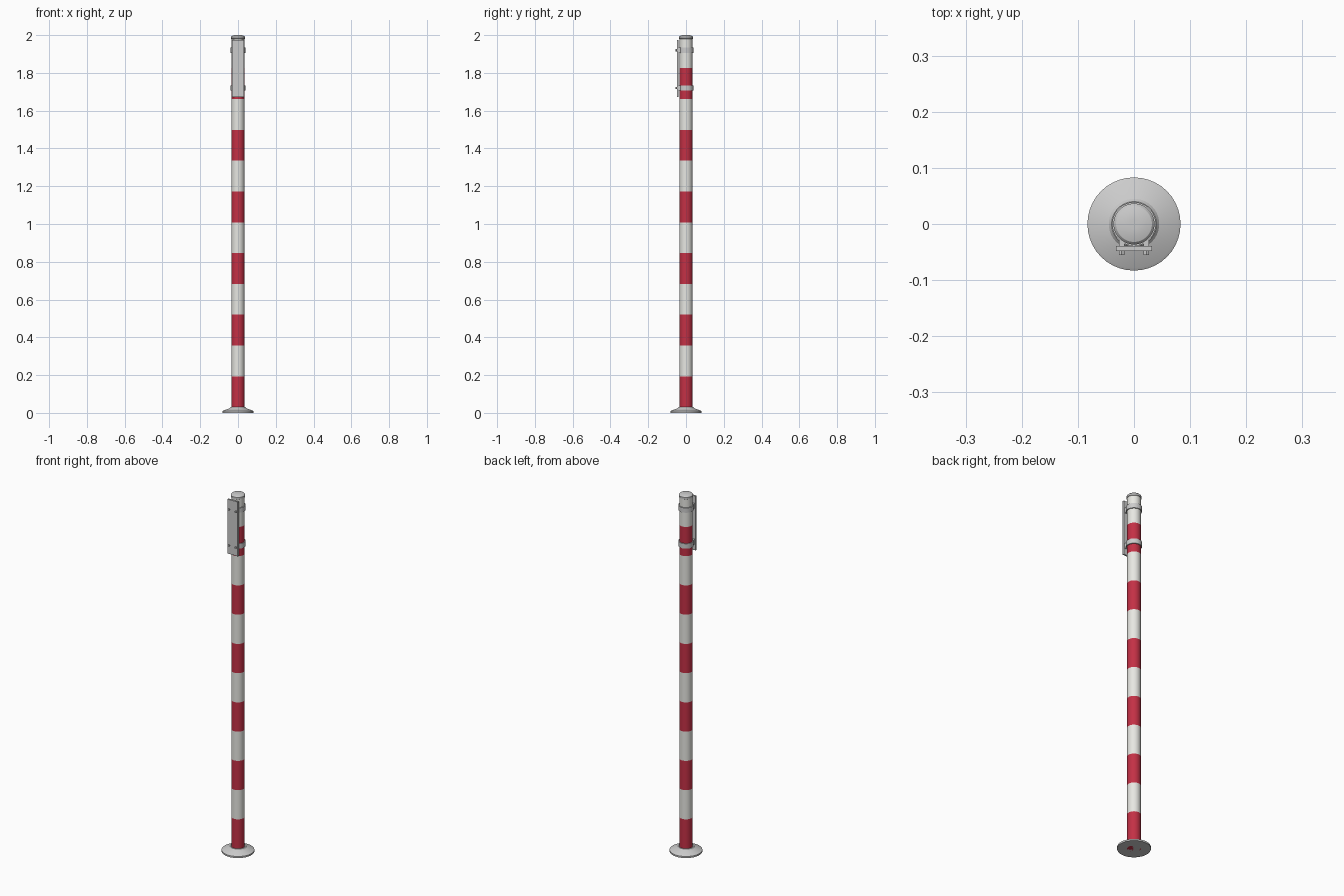
import bpy, bmesh, math

if "Cube" in bpy.data.objects:
    bpy.data.objects.remove(bpy.data.objects["Cube"])


def material(name, color):
    m = bpy.data.materials.new(name)
    m.diffuse_color = (*color, 1)
    m.use_nodes = True
    m.node_tree.nodes["Principled BSDF"].inputs["Base Color"].default_value = m.diffuse_color
    return m


red = material("red_paint", (0.55, 0.03, 0.06))
white = material("white_paint", (0.8, 0.8, 0.76))


def lathe(name, profile, segs=40, closed=False, mats=(), face_mat=None):
    """Revolve (radius, z) points around z; open profiles get end caps."""
    bm = bmesh.new()
    rings = [[bm.verts.new((r * math.cos(2 * math.pi * i / segs),
                            r * math.sin(2 * math.pi * i / segs), z))
              for i in range(segs)] for r, z in profile]
    count = len(rings) if closed else len(rings) - 1
    for k in range(count):
        a, b = rings[k], rings[(k + 1) % len(rings)]
        for i in range(segs):
            j = (i + 1) % segs
            f = bm.faces.new((a[i], a[j], b[j], b[i]))
            f.material_index = face_mat(k) if face_mat else 0
    if not closed:
        bm.faces.new(rings[0][::-1])
        top = bm.faces.new(rings[-1])
        top.material_index = face_mat(count - 1) if face_mat else 0
    bmesh.ops.recalc_face_normals(bm, faces=bm.faces)
    return finish(name, bm, mats)


def finish(name, bm, mats=()):
    me = bpy.data.meshes.new(name)
    bm.to_mesh(me)
    bm.free()
    for m in mats:
        me.materials.append(m)
    ob = bpy.data.objects.new(name, me)
    bpy.context.collection.objects.link(ob)
    bpy.ops.object.select_all(action='DESELECT')
    ob.select_set(True)
    bpy.context.view_layer.objects.active = ob
    bpy.ops.object.shade_smooth_by_angle(angle=math.radians(25))
    return ob


def box(name, lo, hi):
    bm = bmesh.new()
    bmesh.ops.create_cube(bm, size=1)
    for v in bm.verts:
        v.co = [(a + b) / 2 + c * (b - a) for a, b, c in zip(lo, hi, v.co)]
    return finish(name, bm)


# Striped pole: twelve bands, red at the bottom, white at the top
STEP = 0.1632
levels = [0.0] + [0.03 + STEP * i for i in range(1, 12)] + [1.985]
lathe("striped_pole", [(0.034, z) for z in levels],
      mats=(red, white), face_mat=lambda k: k % 2)

# Base flange with sloped collar
lathe("base_flange", [(0.083, 0.0), (0.083, 0.009), (0.078, 0.012),
                      (0.045, 0.024), (0.040, 0.030), (0.034, 0.030)])

# Domed end cap
lathe("top_cap", [(0.033, 1.979), (0.0365, 1.981), (0.0365, 1.991),
                  (0.032, 1.996), (0.020, 1.9995), (0.008, 2.0)])

# Mounting plate on the front
box("mounting_plate", (-0.032, -0.048, 1.672), (0.032, -0.039, 1.975))

for z, label in ((1.92, "upper"), (1.72, "lower")):
    # Clamp band around the pole
    h = 0.0135
    lathe(label + "_clamp_band", [(0.0335, z - h), (0.039, z - h),
                                  (0.039, z + h), (0.0335, z + h)], closed=True)
    for s, side in ((-1, "left"), (1, "right")):
        # Lug joining band and plate
        x = s * 0.022
        box(f"{label}_{side}_clamp_lug", (x - 0.005, -0.041, z - h),
            (x + 0.005, -0.028, z + h))
        # Hexagonal bolt head on the plate
        bpy.ops.mesh.primitive_cylinder_add(
            vertices=6, radius=0.0055, depth=0.009,
            location=(x, -0.0505, z), rotation=(math.pi / 2, 0, 0))
        bpy.context.object.name = f"{label}_{side}_bolt"
